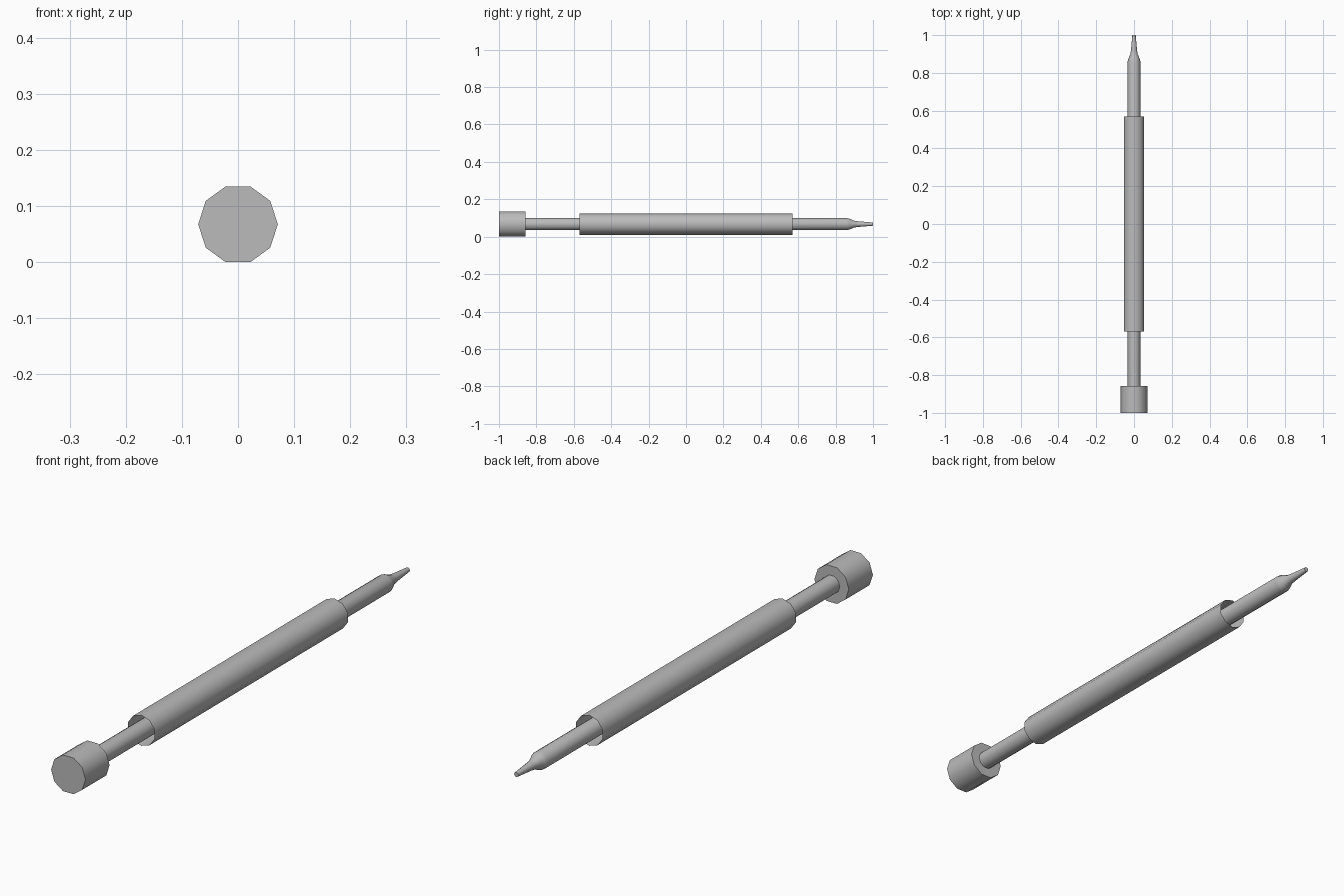
import bpy, bmesh
from math import cos, sin, pi, radians

cube = bpy.data.objects.get("Cube")
if cube:
    bpy.data.objects.remove(cube, do_unlink=True)

SIDES = 10
AXIS_Z = 0.0675

metal = bpy.data.materials.new("grey_metal")
metal.use_nodes = True
grey = (0.5, 0.5, 0.5, 1)
metal.diffuse_color = grey
metal.node_tree.nodes["Principled BSDF"].inputs["Base Color"].default_value = grey


def turned_part(name, profile, turn=0.0, capped=True):
    """Lathe (y, radius) points around the lengthwise axis."""
    bm = bmesh.new()
    rings = []
    for y, r in profile:
        angles = [turn + 2 * pi * i / SIDES for i in range(SIDES)]
        rings.append([bm.verts.new((r * cos(a), y, AXIS_Z + r * sin(a))) for a in angles])
    for a, b in zip(rings, rings[1:]):
        for i in range(SIDES):
            j = (i + 1) % SIDES
            bm.faces.new((a[i], b[i], b[j], a[j]))
    if capped:
        bm.faces.new(rings[0])
        bm.faces.new(rings[-1][::-1])
    bmesh.ops.recalc_face_normals(bm, faces=bm.faces)
    mesh = bpy.data.meshes.new(name)
    bm.to_mesh(mesh)
    bm.free()
    mesh.materials.append(metal)
    obj = bpy.data.objects.new(name, mesh)
    bpy.context.collection.objects.link(obj)
    bpy.ops.object.select_all(action='DESELECT')
    obj.select_set(True)
    bpy.context.view_layer.objects.active = obj
    bpy.ops.object.shade_smooth_by_angle(angle=radians(40))
    return obj


# Button head at the front
turned_part("head", [(-1.0, 0.071), (-0.858, 0.071)])

# Inner rod with a necked-down tip
turned_part("rod", [(-0.858, 0.034), (0.86, 0.034), (0.875, 0.030), (0.90, 0.019),
                    (0.92, 0.016), (1.0, 0.009)])

# Thin open sleeve around the rod
turned_part("sleeve", [(-0.57, 0.057), (0.57, 0.057)], turn=pi / SIDES, capped=False)
